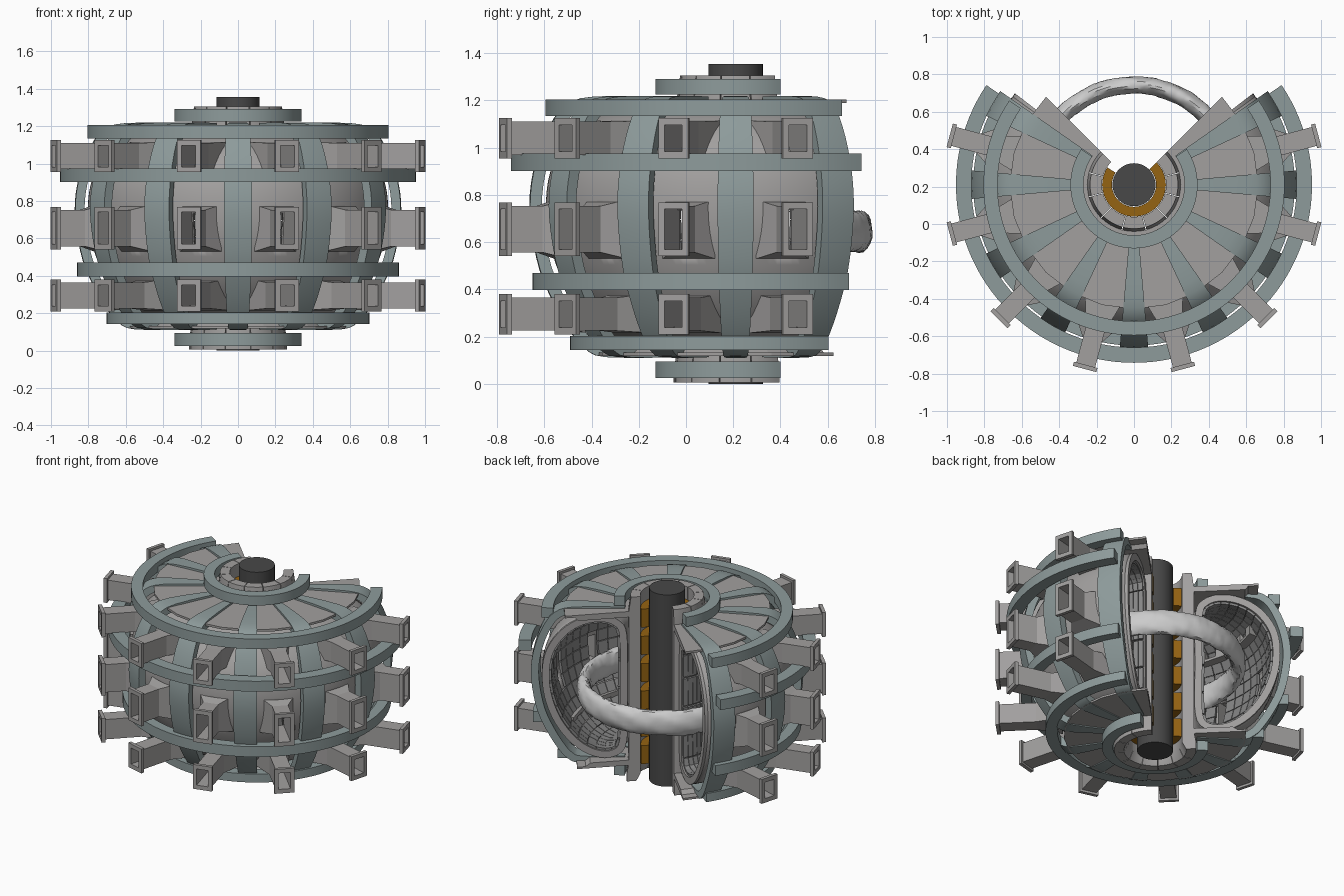
import bpy, bmesh, math
from mathutils import Vector, Matrix, noise

if "Cube" in bpy.data.objects:
    bpy.data.objects.remove(bpy.data.objects["Cube"])

CY = 0.21                      # y of the machine axis
RAD = math.radians


def mat(name, c):
    m = bpy.data.materials.new(name)
    m.diffuse_color = (*c, 1)
    m.use_nodes = True
    m.node_tree.nodes["Principled BSDF"].inputs["Base Color"].default_value = m.diffuse_color
    return m


TEAL = mat("coil_steel", (0.27, 0.33, 0.33))
GREY = mat("vessel_steel", (0.36, 0.35, 0.345))
TILE = mat("tile_grey", (0.24, 0.24, 0.24))
DARK = mat("core_dark", (0.065, 0.065, 0.065))
COPPER = mat("copper", (0.30, 0.125, 0.006))


def polar(r, a, z):
    return Vector((r * math.cos(RAD(a)), CY + r * math.sin(RAD(a)), z))


def finish(name, bm, material=None, smooth=True):
    bmesh.ops.recalc_face_normals(bm, faces=bm.faces[:])
    me = bpy.data.meshes.new(name)
    bm.to_mesh(me)
    bm.free()
    ob = bpy.data.objects.new(name, me)
    bpy.context.collection.objects.link(ob)
    if material:
        me.materials.append(material)
    if smooth:
        bpy.ops.object.select_all(action='DESELECT')
        ob.select_set(True)
        bpy.context.view_layer.objects.active = ob
        bpy.ops.object.shade_smooth_by_angle(angle=RAD(30))
    return ob


def sweep(bm, prof, a0, a1, steps, caps=True, skip=None):
    """Turn a closed (radius, z) profile about the axis from a0 to a1 degrees."""
    rows = [[bm.verts.new(polar(r, a0 + (a1 - a0) * i / steps, z)) for r, z in prof]
            for i in range(steps + 1)]
    n = len(prof)
    for i in range(steps):
        am = a0 + (a1 - a0) * (i + .5) / steps
        for j in range(n):
            k = (j + 1) % n
            if skip and skip(am, (prof[j][0] + prof[k][0]) / 2, (prof[j][1] + prof[k][1]) / 2):
                continue
            bm.faces.new((rows[i][j], rows[i][k], rows[i + 1][k], rows[i + 1][j]))
    if caps:
        bm.faces.new(rows[0])
        bm.faces.new(rows[-1])


def smooth_curve(pts, sub, closed):
    """Catmull-Rom resampling of a profile."""
    n, out = len(pts), []
    get = (lambda i: pts[i % n]) if closed else (lambda i: pts[max(0, min(n - 1, i))])
    for i in range(n if closed else n - 1):
        p = [Vector(get(i + k)) for k in (-1, 0, 1, 2)]
        for s in range(sub):
            t = s / sub
            out.append(tuple(.5 * (2 * p[1] + (p[2] - p[0]) * t
                       + (2 * p[0] - 5 * p[1] + 4 * p[2] - p[3]) * t * t
                       + (3 * p[1] - p[0] - 3 * p[2] + p[3]) * t ** 3)))
    return out if closed else out + [pts[-1]]


def offset(pts, d, closed):
    n, out = len(pts), []
    for i, p in enumerate(pts):
        a = pts[(i - 1) % n] if closed or i else p
        b = pts[(i + 1) % n] if closed or i < n - 1 else p
        t = (Vector(b) - Vector(a)).normalized()
        out.append((p[0] + t.y * d, p[1] - t.x * d))
    return out


def rect(r0, r1, z0, z1):
    return [(r0, z0), (r1, z0), (r1, z1), (r0, z1)]


def port_gap(a, r, z):
    off = (a - 15 + 15) % 30 - 15
    return abs(off) < 3.2 and r > .7 and .565 < z < .745


# central column
bm = bmesh.new()
bmesh.ops.create_cone(bm, cap_ends=True, segments=40, radius1=.115, radius2=.115, depth=1.355,
                      matrix=Matrix.Translation((0, CY, .6775)))
finish("central_column", bm, DARK)

# solenoid blocks around the column
bm = bmesh.new()
for i in range(6):
    z = .12 + i * .193
    sweep(bm, rect(.118, .17, z, z + .13), -213, 45, 52)
finish("solenoid_blocks", bm, COPPER)

# inner coil legs
bm = bmesh.new()
for k in range(9):
    c = -210 + 30 * k
    lo, hi = (c - 15 if k == 0 else c - 14.5), (c + 15 if k == 8 else c + 14.5)
    sweep(bm, [(.172, .06), (.2, .005), (.262, .005), (.262, .06), (.25, .13), (.25, 1.2),
               (.235, 1.305), (.172, 1.305)], lo, hi, 6)
finish("inner_legs", bm, GREY)

# top and bottom panels
bm = bmesh.new()
for k in range(9):
    c = -210 + 30 * k
    sweep(bm, [(.25, 1.165), (.58, 1.165), (.6, 1.19), (.665, 1.19), (.665, 1.205), (.25, 1.205)],
          c - 15, c + 15, 2)
    sweep(bm, [(.25, .118), (.585, .118), (.585, .132), (.53, .132), (.5, .155), (.25, .155)],
          c - 15, c + 15, 2)
finish("end_panels", bm, GREY)

# D-shaped outer coils
coil = smooth_curve([(.27, 1.217), (.6, 1.217), (.72, 1.18), (.79, 1.09), (.845, .95), (.872, .8),
                     (.865, .65), (.83, .48), (.77, .34), (.7, .22), (.64, .15), (.55, .113),
                     (.27, .113)], 3, False)
band = coil + offset(coil, .05, False)[::-1]
bm = bmesh.new()
for k in range(9):
    sweep(bm, band, -215 + 30 * k, -205 + 30 * k, 2)
finish("outer_coils", bm, TEAL)

# ring coils
bm = bmesh.new()
for r0, r1, z0, z1 in ((.27, .34, 1.225, 1.292), (.73, .805, 1.135, 1.205), (.87, .952, .902, .975),
                       (.79, .86, .397, .47), (.625, .702, .143, .203), (.27, .34, .025, .095)):
    sweep(bm, rect(r0, r1, z0, z1), -214, 34, 84)
finish("ring_coils", bm, TEAL)

# vacuum vessel shell
dee = smooth_curve([(.27, .28), (.268, .65), (.27, 1.02), (.32, 1.12), (.42, 1.155), (.55, 1.135),
                    (.67, 1.06), (.76, .93), (.79, .78), (.775, .6), (.71, .42), (.6, .27),
                    (.47, .185), (.34, .18)], 4, True)
bm = bmesh.new()
sweep(bm, dee, -216, 36, 100, False, port_gap)
shell = finish("vessel_shell", bm, GREY)
mod = shell.modifiers.new("wall", 'SOLIDIFY')
mod.thickness = .025
mod.offset = 0

# lip that frames each open end of the vessel
bm = bmesh.new()
for a0, a1 in ((-217.5, -215.5), (35.5, 37.5)):
    o, n = offset(dee, -.012, True), offset(dee, .035, True)
    R = [[bm.verts.new(polar(r, a, z)) for r, z in p] for a, p in ((a0, o), (a1, o), (a1, n), (a0, n))]
    for s in range(4):
        A, B = R[s], R[(s + 1) % 4]
        for j in range(len(o)):
            k = (j + 1) % len(o)
            bm.faces.new((A[j], A[k], B[k], B[j]))
finish("vessel_end_frames", bm, GREY)

# wall tiles inside the vessel
wall = offset(dee, .04, True)[::2]
bm = bmesh.new()
steps = 42
for i in range(steps):
    a0 = -216 + i * 6
    for j in range(len(wall)):
        (r0, z0), (r1, z1) = wall[j], wall[(j + 1) % len(wall)]
        if port_gap(a0 + 3, (r0 + r1) / 2, (z0 + z1) / 2):
            continue
        q = [polar(r0, a0, z0), polar(r1, a0, z1), polar(r1, a0 + 6, z1), polar(r0, a0 + 6, z0)]
        c = sum(q, Vector()) / 4
        bm.faces.new([bm.verts.new(c + (p - c) * .93) for p in q])
tiles = finish("wall_tiles", bm, TILE, False)
mod = tiles.modifiers.new("tile_depth", 'SOLIDIFY')
mod.thickness = .018
mod.offset = 0


# ports: hollow duct with flange and flared root
def duct(bm, ang, zc, sections, wall_t):
    """Loft square tube through (radius, half width, half height, z shift)."""
    rad, tan = Vector((math.cos(RAD(ang)), math.sin(RAD(ang)), 0)), \
        Vector((-math.sin(RAD(ang)), math.cos(RAD(ang)), 0))

    def loop(r, w, h, dz):
        return [bm.verts.new(Vector((0, CY, zc + dz)) + rad * r + tan * (x * w) + Vector((0, 0, y * h)))
                for x, y in ((-1, -1), (1, -1), (1, 1), (-1, 1))]
    loops = [loop(*s) for s in sections]
    loops += [loop(r, min(w, .052) - wall_t, min(h, hmin) - wall_t, dz)
              for (r, w, h, dz) in (sections[-1], sections[0]) for hmin in [sections[1][2]]]
    for A, B in zip(loops, loops[1:] + loops[:1]):
        for j in range(4):
            k = (j + 1) % 4
            bm.faces.new((A[j], A[k], B[k], B[j]))


rows = {"upper": (1.04, .07, [(.62, .105, .075, 0), (.8, .052, .07, 0)]),
        "middle": (.655, .098, [(.765, .115, .125, 0), (.86, .052, .098, 0)]),
        "lower": (.295, .07, [(.6, .105, .085, .005), (.76, .052, .07, 0)])}
for label, (zc, h, root) in rows.items():
    bm = bmesh.new()
    for k in range(8):
        duct(bm, -195 + 30 * k, zc, root + [(.997, .052, h, 0), (.997, .065, h + .016, 0),
                                            (1.02, .065, h + .016, 0)], .013)
    finish(label + "_ports", bm, GREY, False)

# glowing ring: lumpy twisted torus
bm = bmesh.new()
nu, nv = 180, 22
grid = []
for i in range(nu):
    u = 360 * i / nu
    row = []
    for j in range(nv):
        v = 2 * math.pi * j / nv
        p = polar(.533 + .045 * math.cos(v), u, .645 + .085 * math.sin(v))
        s = 1 + .07 * noise.noise(p * 22) + .05 * noise.noise(p * 60) \
            + .03 * math.sin(5 * v + RAD(u) * 14)
        row.append(bm.verts.new(polar(.533 + .046 * s * math.cos(v), u, .645 + .087 * s * math.sin(v))))
    grid.append(row)
for i in range(nu):
    for j in range(nv):
        A, B, k = grid[i], grid[(i + 1) % nu], (j + 1) % nv
        bm.faces.new((A[j], A[k], B[k], B[j]))
finish("plasma_ring", bm)
